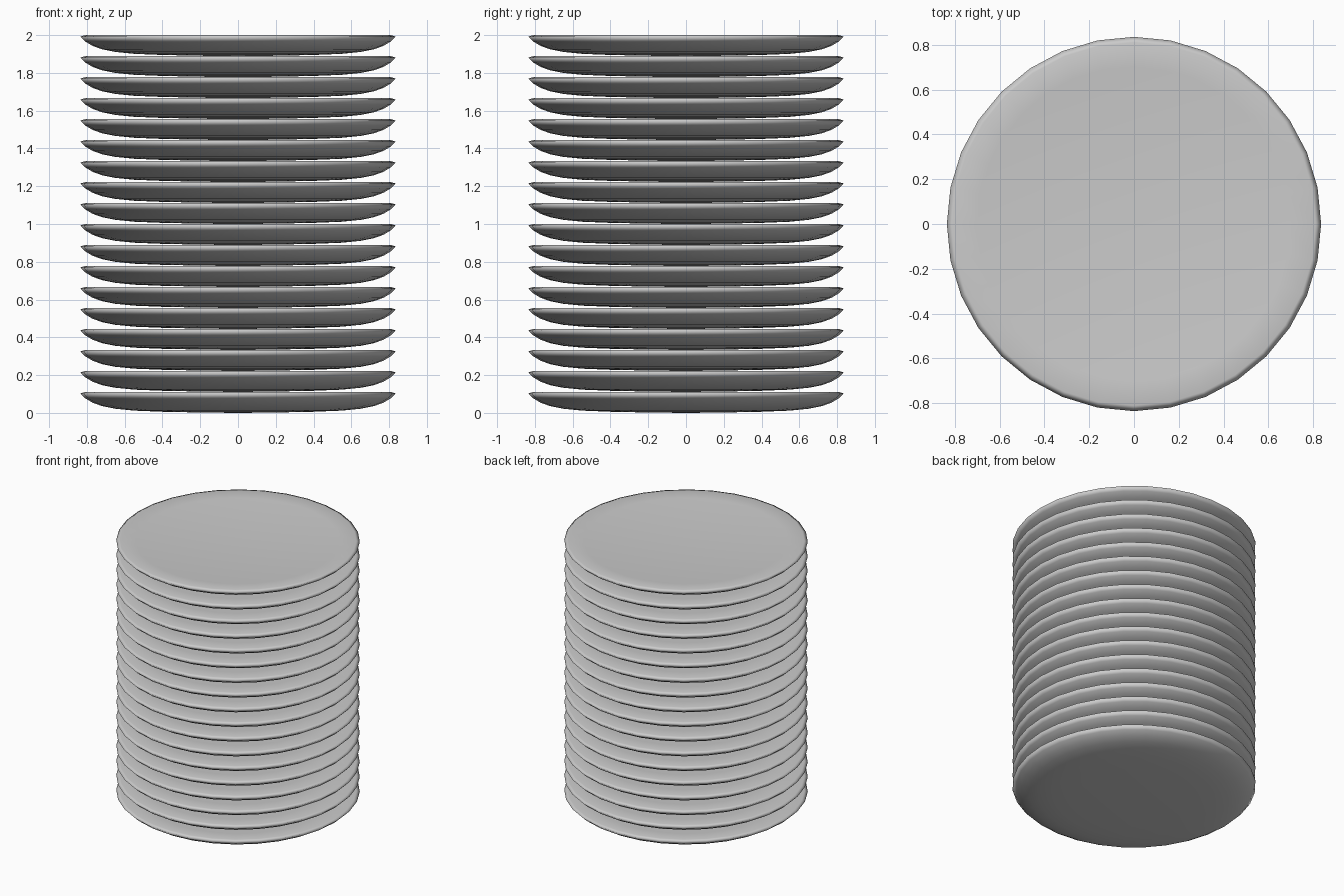
import bpy, bmesh
from math import pi

if "Cube" in bpy.data.objects:
    bpy.data.objects.remove(bpy.data.objects["Cube"])

COUNT = 18
PITCH = 2 / COUNT
SIDES = 32
DISH = 0.03

# Half cross-section of one plate: shallow bowl underside, thin rim, dished top
UNDERSIDE = [(0, 0), (0.2, 0.002), (0.4, 0.006), (0.55, 0.012), (0.65, 0.022),
             (0.72, 0.036), (0.77, 0.054), (0.81, 0.078), (0.835, 0.103)]
RIM = 0.81
TOP = [(r, PITCH - DISH * (1 - (r / RIM) ** 2))
       for r in (RIM, 0.7, 0.6, 0.5, 0.4, 0.3, 0.2, 0.1, 0)]
PROFILE = UNDERSIDE + TOP


def plate_mesh():
    bm = bmesh.new()
    verts = [bm.verts.new((r, 0, z)) for r, z in PROFILE]
    edges = [bm.edges.new(pair) for pair in zip(verts, verts[1:])]
    bmesh.ops.spin(bm, geom=verts + edges, cent=(0, 0, 0), axis=(0, 0, 1),
                   angle=2 * pi, steps=SIDES)
    bmesh.ops.remove_doubles(bm, verts=bm.verts, dist=0.0005)
    bmesh.ops.recalc_face_normals(bm, faces=bm.faces)
    mesh = bpy.data.meshes.new("plate")
    bm.to_mesh(mesh)
    bm.free()
    mesh.shade_smooth()
    return mesh


# Stack of identical plates
mesh = plate_mesh()
for i in range(COUNT):
    plate = bpy.data.objects.new(f"plate_{i + 1}", mesh)
    plate.location.z = i * PITCH
    bpy.context.collection.objects.link(plate)
